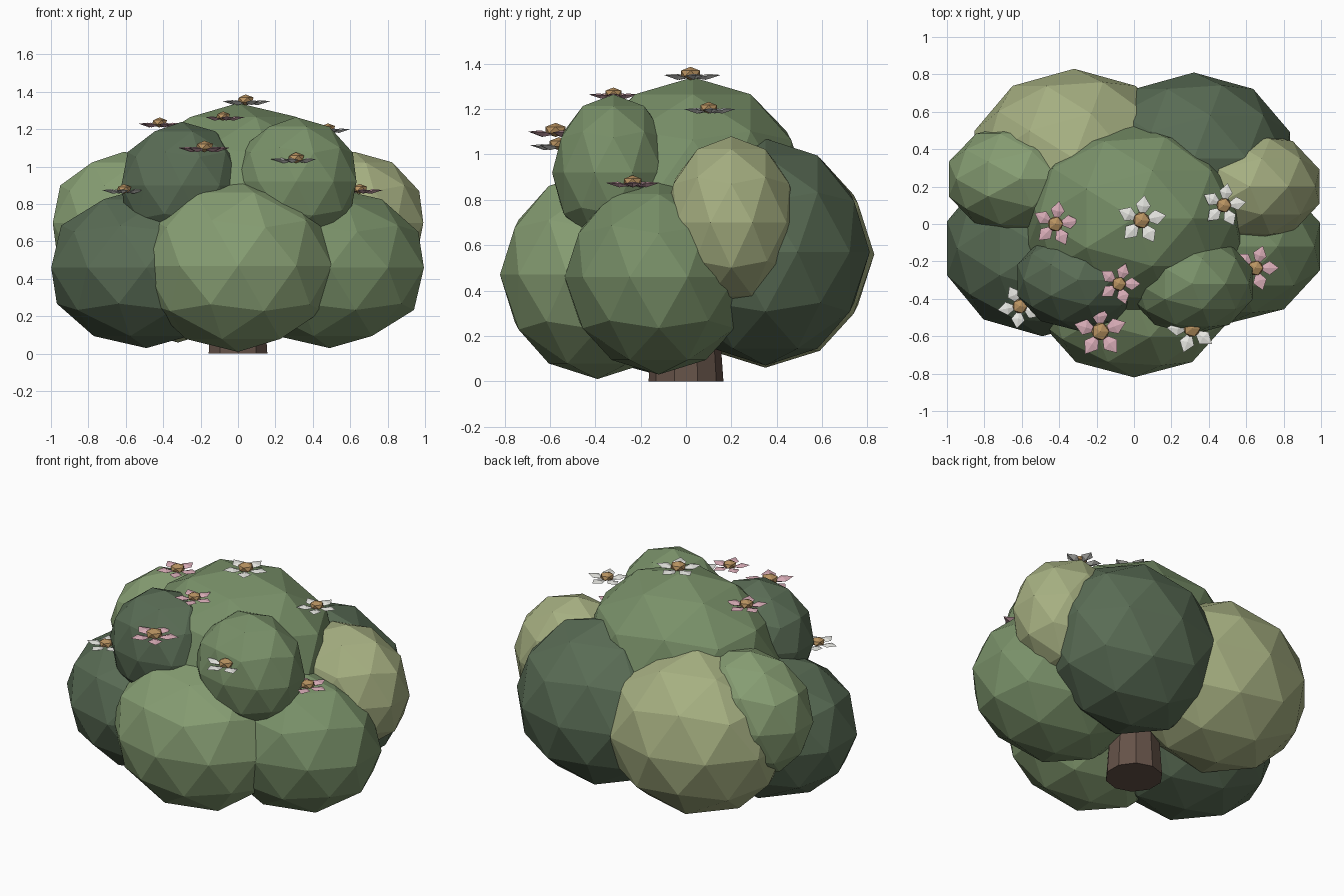
import bpy, bmesh
from math import sin, cos, pi
from mathutils import Matrix, Vector

if "Cube" in bpy.data.objects:
    bpy.data.objects.remove(bpy.data.objects["Cube"])


def material(name, rgb):
    m = bpy.data.materials.new(name)
    m.diffuse_color = (*rgb, 1)
    m.use_nodes = True
    m.node_tree.nodes["Principled BSDF"].inputs["Base Color"].default_value = m.diffuse_color
    return m


MID = material("mid_green", (0.19, 0.28, 0.14))
FRESH = material("fresh_green", (0.24, 0.34, 0.17))
DARK = material("dark_green", (0.10, 0.15, 0.09))
LIGHT = material("light_green", (0.38, 0.43, 0.22))
BARK = material("bark", (0.13, 0.085, 0.065))
WHITE = material("white_petal", (0.80, 0.80, 0.76))
PINK = material("pink_petal", (0.70, 0.42, 0.48))
GOLD = material("flower_centre", (0.48, 0.29, 0.12))


def make_object(name, bm, mats):
    bmesh.ops.recalc_face_normals(bm, faces=bm.faces[:])
    me = bpy.data.meshes.new(name)
    bm.to_mesh(me)
    bm.free()
    for m in mats:
        me.materials.append(m)
    ob = bpy.data.objects.new(name, me)
    bpy.context.collection.objects.link(ob)
    return ob


# Foliage clumps: name, centre, radii, colour
clumps = [
    ("front_clump", (0.0, -0.39, 0.47), (0.53, 0.43, 0.46), FRESH),
    ("front_left_clump", (-0.49, -0.13, 0.46), (0.535, 0.47, 0.43), DARK),
    ("front_right_clump", (0.49, -0.12, 0.46), (0.53, 0.415, 0.43), MID),
    ("back_right_clump", (0.32, 0.35, 0.57), (0.54, 0.46, 0.50), DARK),
    ("back_left_clump", (-0.32, 0.35, 0.56), (0.56, 0.48, 0.50), LIGHT),
    ("right_clump", (0.62, 0.20, 0.70), (0.39, 0.30, 0.38), LIGHT),
    ("left_clump", (-0.61, 0.24, 0.70), (0.40, 0.30, 0.38), FRESH),
    ("upper_left_clump", (-0.30, -0.30, 0.90), (0.34, 0.27, 0.34), DARK),
    ("upper_right_clump", (0.31, -0.32, 0.92), (0.34, 0.27, 0.345), MID),
    ("crown_clump", (0.0, 0.03, 0.84), (0.60, 0.51, 0.50), MID),
]
for name, centre, radii, mat in clumps:
    bm = bmesh.new()
    bmesh.ops.create_icosphere(bm, subdivisions=2, radius=1)
    bmesh.ops.scale(bm, vec=radii, verts=bm.verts[:])
    bmesh.ops.translate(bm, vec=centre, verts=bm.verts[:])
    make_object(name, bm, [mat])

# Trunk
bm = bmesh.new()
bmesh.ops.create_cone(bm, cap_ends=True, segments=10, radius1=0.165, radius2=0.13,
                      depth=0.5, matrix=Matrix.Translation((0, 0, 0.25)))
make_object("trunk", bm, [BARK])


def flower(name, pos, size, spin, petal_mat):
    bm = bmesh.new()
    # Five faceted petals, each a flat diamond with a ridge above and below
    for i in range(5):
        a = spin + 2 * pi * i / 5
        out, side = Vector((cos(a), sin(a), 0)), Vector((-sin(a), cos(a), 0))
        up = Vector((0, 0, 1))
        ring = [bm.verts.new(size * (out * r + side * w + up * h)) for r, w, h in
                [(0.1, 0, -0.06), (0.6, 0.30, 0.02), (1, 0, 0.04), (0.6, -0.30, 0.02)]]
        top = bm.verts.new(size * (out * 0.55 + up * 0.08))
        low = bm.verts.new(size * (out * 0.5 - up * 0.12))
        for j in range(4):
            p, q = ring[j], ring[(j + 1) % 4]
            bm.faces.new((p, q, top))
            bm.faces.new((q, p, low))
    # Domed centre
    n = len(bm.faces)
    bmesh.ops.create_icosphere(bm, subdivisions=1, radius=0.36 * size,
                               matrix=Matrix.Translation((0, 0, 0.09 * size))
                               @ Matrix.Diagonal((1, 1, 0.6, 1)))
    bm.faces.ensure_lookup_table()
    for f in bm.faces[n:]:
        f.material_index = 1
    bmesh.ops.translate(bm, vec=pos, verts=bm.verts[:])
    make_object(name, bm, [petal_mat, GOLD])


# Flowers: position, petal length, rotation, colour
flowers = [
    ((0.04, 0.02, 1.345), 0.135, 0.2, WHITE),
    ((-0.42, 0.0, 1.225), 0.125, 0.15, PINK),
    ((0.48, 0.10, 1.195), 0.12, 1.4, WHITE),
    ((-0.08, -0.32, 1.26), 0.115, 0.0, PINK),
    ((-0.18, -0.575, 1.095), 0.145, 0.35, PINK),
    ((-0.61, -0.44, 0.87), 0.12, 0.8, WHITE),
    ((0.65, -0.235, 0.87), 0.125, 0.0, PINK),
    ((0.31, -0.56, 1.035), 0.135, 0.6, WHITE),
]
for i, (pos, size, spin, mat) in enumerate(flowers, 1):
    flower(f"flower_{i}", pos, size, spin, mat)
